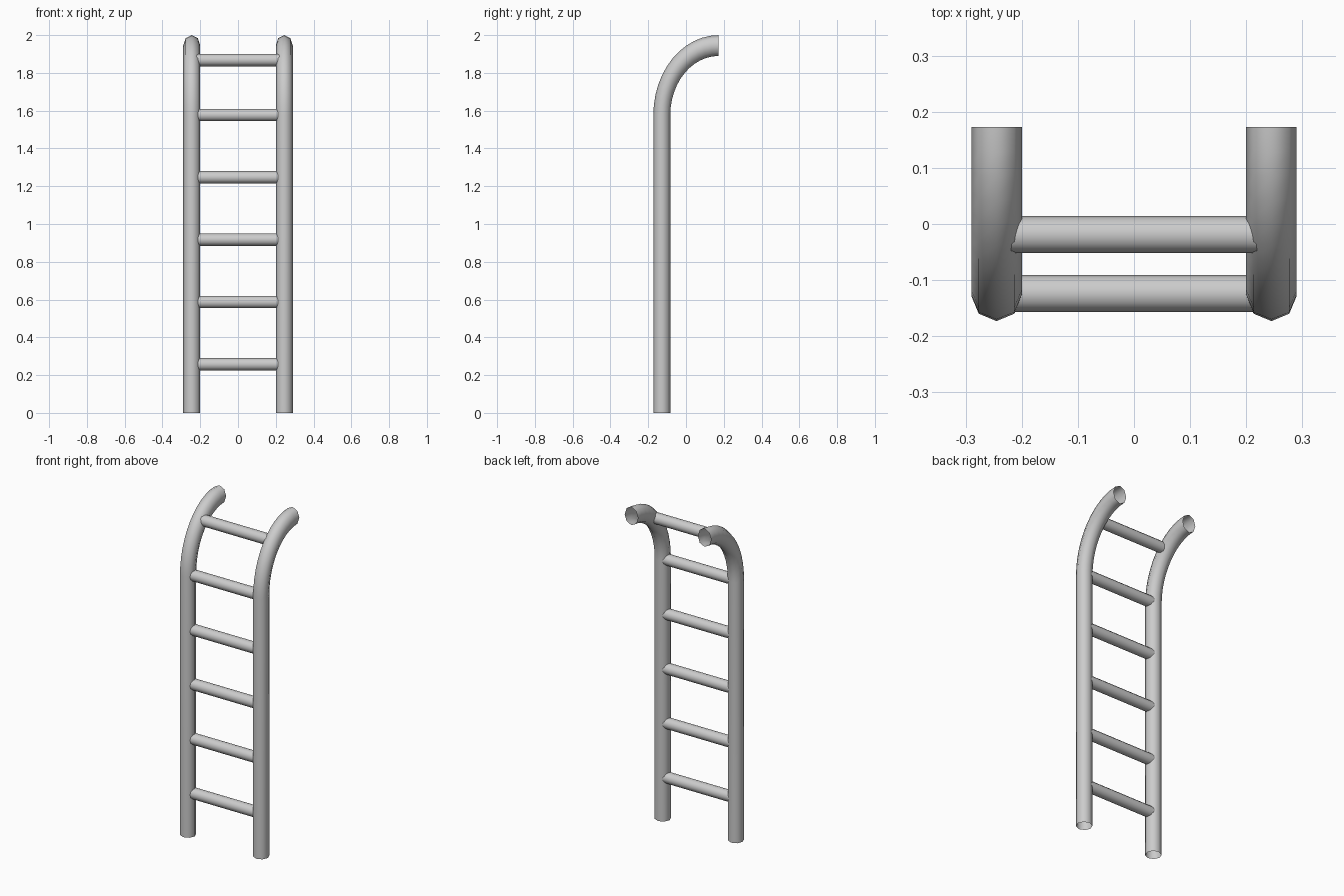
import bpy, bmesh, math

if "Cube" in bpy.data.objects:
    bpy.data.objects.remove(bpy.data.objects["Cube"])

SIDES = 8          # rail cross-section
RAIL_X, RAIL_R = 0.245, 0.045
RAIL_Y = -0.128    # straight part of the rail
BEND_R = 0.301     # bend radius before vertical stretch
BEND_Z, STRETCH = 1.577, 1.222


def tube(name, rings):
    """Open tube skinned through equal-length rings of points."""
    bm = bmesh.new()
    loops = [[bm.verts.new(p) for p in ring] for ring in rings]
    for a, b in zip(loops, loops[1:]):
        n = len(a)
        for i in range(n):
            j = (i + 1) % n
            bm.faces.new((a[i], a[j], b[j], b[i]))
    bmesh.ops.recalc_face_normals(bm, faces=bm.faces)
    mesh = bpy.data.meshes.new(name)
    bm.to_mesh(mesh)
    bm.free()
    for poly in mesh.polygons:
        poly.use_smooth = True
    obj = bpy.data.objects.new(name, mesh)
    bpy.context.collection.objects.link(obj)
    return obj


def rail_ring(x, angle, z=None):
    """Octagon at an angle along the bend, or at height z on the straight."""
    ring = []
    for i in range(SIDES):
        t = 2 * math.pi * i / SIDES
        r = BEND_R + RAIL_R * math.cos(t)
        y = RAIL_Y + BEND_R - r * math.cos(angle)
        h = BEND_Z + STRETCH * r * math.sin(angle) if z is None else z
        ring.append((x + RAIL_R * math.sin(t), y, h))
    return ring


# Side rails: straight post with a stretched quarter bend toward the back
for side, sx in (("left", -1), ("right", 1)):
    rings = [rail_ring(sx * RAIL_X, 0, 0.0)]
    rings += [rail_ring(sx * RAIL_X, math.pi / 2 * k / 12) for k in range(13)]
    tube(side + "_rail", rings)

# Rungs: five evenly spaced on the straight, one set back in the bend
rungs = [(-0.124, 0.257 + 0.33 * k) for k in range(5)] + [(-0.019, 1.868)]
for n, (y, z) in enumerate(rungs, 1):
    tube(f"rung_{n}", [[(x, y + 0.033 * math.cos(math.pi * i / 6),
                         z + 0.033 * math.sin(math.pi * i / 6))
                        for i in range(12)] for x in (-RAIL_X, RAIL_X)])
